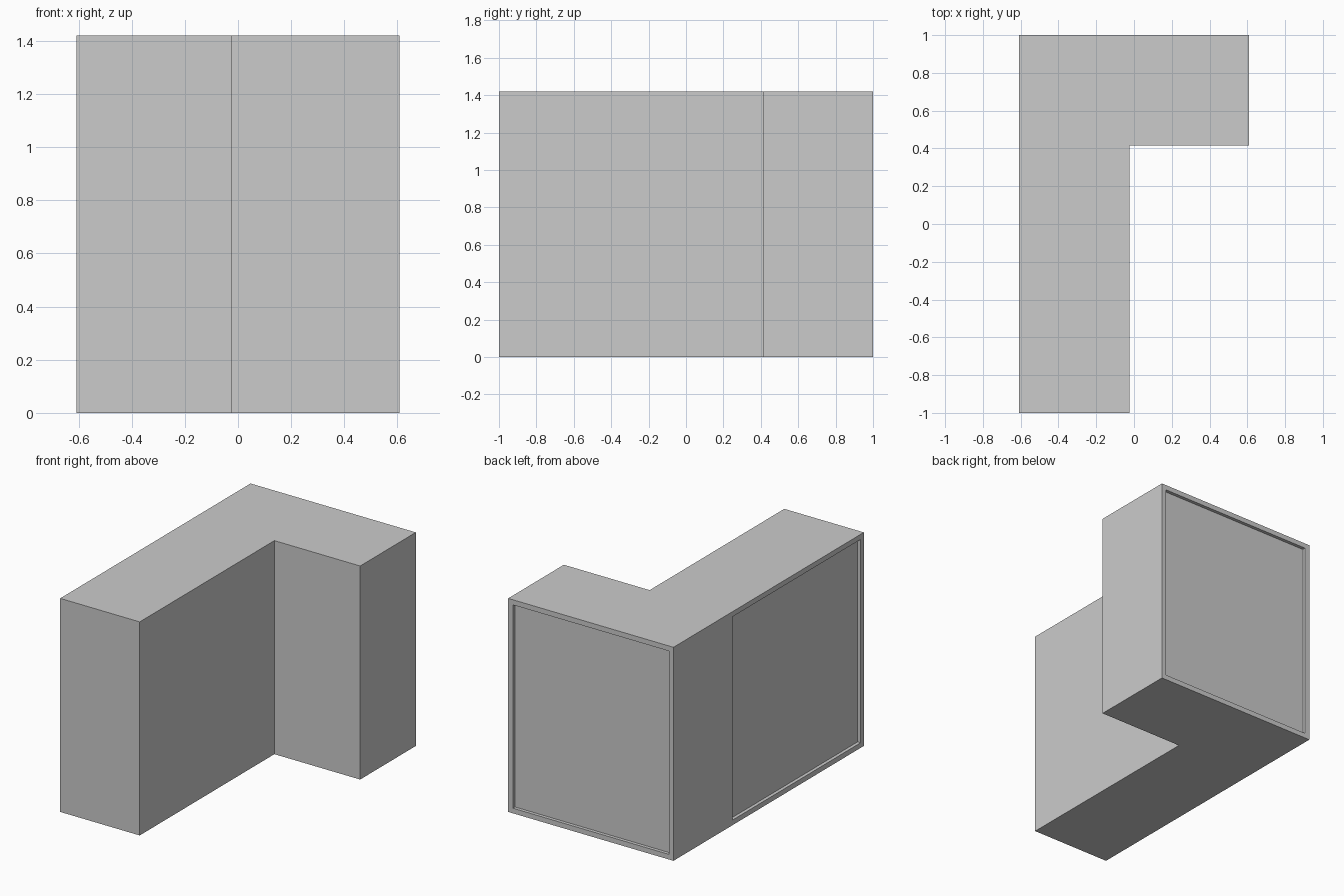
import bpy, bmesh
from mathutils import Vector

if "Cube" in bpy.data.objects:
    bpy.data.objects.remove(bpy.data.objects["Cube"])

W, D, H = 0.608, 1.0, 1.42      # half width, half depth, height
T = 0.585                       # thickness of both wings
RIM, DEPTH = 0.034, 0.022       # frame width and panel recess


def mesh_object(name, bm):
    me = bpy.data.meshes.new(name)
    bm.to_mesh(me)
    bm.free()
    ob = bpy.data.objects.new(name, me)
    bpy.context.collection.objects.link(ob)
    return ob


def box(name, lo, hi):
    bm = bmesh.new()
    bmesh.ops.create_cube(bm, size=1)
    lo, hi = Vector(lo), Vector(hi)
    for v in bm.verts:
        v.co = (lo + hi) / 2 + v.co * (hi - lo)
    return mesh_object(name, bm)


# L-shaped counter body, extruded from its floor plan
plan = [(-W, -D), (T - W, -D), (T - W, D - T), (W, D - T), (W, D), (-W, D)]
bm = bmesh.new()
floor = bm.faces.new([bm.verts.new((x, y, 0)) for x, y in plan])
top = bmesh.ops.extrude_face_region(bm, geom=[floor], use_keep_orig=True)
bmesh.ops.translate(bm, vec=(0, 0, H),
                    verts=[g for g in top["geom"] if isinstance(g, bmesh.types.BMVert)])
bmesh.ops.recalc_face_normals(bm, faces=bm.faces)
body = mesh_object("corner_counter", bm)

# Recessed panels in the back and in the left side
cutters = [
    box("back_recess", (-W + RIM, D - DEPTH, RIM), (W - RIM, D + 0.1, H - RIM)),
    box("side_recess", (-W - 0.1, -D + RIM, RIM), (-W + DEPTH, D - T - RIM, H - RIM)),
]
for c in cutters:
    c.hide_render = True
    c.hide_set(True)
    mod = body.modifiers.new(c.name, "BOOLEAN")
    mod.operation = "DIFFERENCE"
    mod.solver = "EXACT"
    mod.object = c
